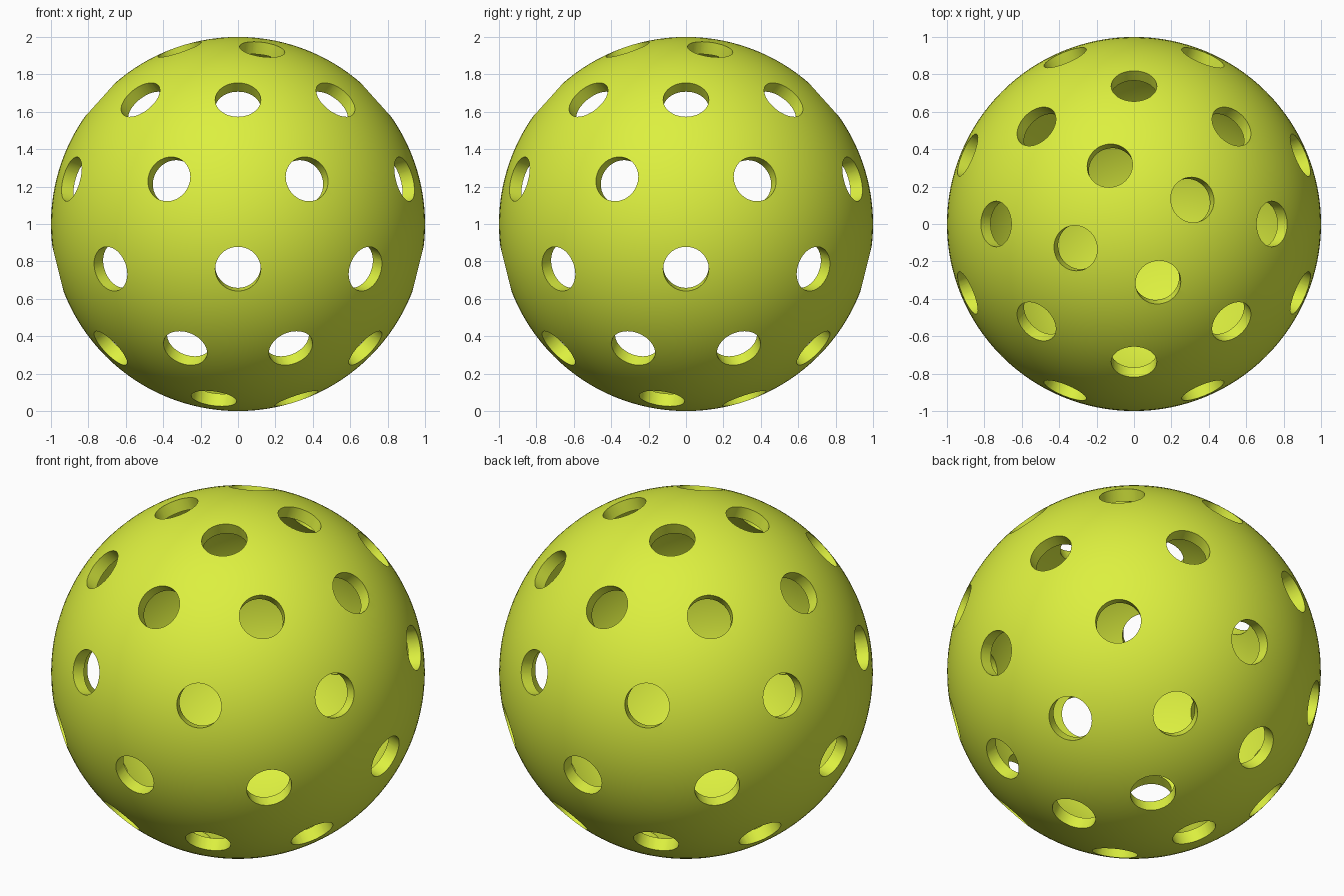
import bpy, bmesh
from math import radians, cos, sin
from mathutils import Vector, Matrix

if "Cube" in bpy.data.objects:
    bpy.data.objects.remove(bpy.data.objects["Cube"])

RADIUS, WALL, HOLE = 1.0, 0.07, 0.122
CENTRE = Vector((0, 0, 1))

# rings of holes: (latitude, count, first azimuth) in degrees
RINGS = [(70.1, 4, 22.5), (42, 8, 0), (14, 8, 22.5),
         (-14, 8, 0), (-42, 8, 22.5), (-70.1, 4, 67.5)]


def make_object(name, bm):
    mesh = bpy.data.meshes.new(name)
    bm.to_mesh(mesh)
    bm.free()
    obj = bpy.data.objects.new(name, mesh)
    bpy.context.collection.objects.link(obj)
    return obj


# hollow shell: outer sphere plus inward-facing inner sphere
bm = bmesh.new()
bmesh.ops.create_uvsphere(bm, u_segments=128, v_segments=64, radius=RADIUS - WALL)
bmesh.ops.reverse_faces(bm, faces=bm.faces[:])
bmesh.ops.create_uvsphere(bm, u_segments=128, v_segments=64, radius=RADIUS)
bmesh.ops.translate(bm, verts=bm.verts, vec=CENTRE)
ball = make_object("ball_shell", bm)

# one short radial cylinder per hole
bm = bmesh.new()
for lat, count, start in RINGS:
    for i in range(count):
        la, az = radians(lat), radians(start + 360 * i / count)
        d = Vector((cos(la) * cos(az), cos(la) * sin(az), sin(la)))
        place = Matrix.Translation(CENTRE + d * 0.95) @ d.to_track_quat('Z', 'Y').to_matrix().to_4x4()
        bmesh.ops.create_cone(bm, cap_ends=True, segments=48, radius1=HOLE,
                              radius2=HOLE, depth=0.3, matrix=place)
cutter = make_object("hole_cutter", bm)
cutter.hide_render = True

# drill the holes
cut = ball.modifiers.new("holes", 'BOOLEAN')
cut.operation, cut.solver, cut.object = 'DIFFERENCE', 'EXACT', cutter
bpy.context.view_layer.objects.active = ball
ball.select_set(True)
bpy.ops.object.modifier_apply(modifier=cut.name)
bpy.data.objects.remove(cutter)

# smooth plastic with crisp hole rims
bpy.ops.object.shade_smooth_by_angle(angle=radians(30))
plastic = bpy.data.materials.new("yellow_plastic")
plastic.diffuse_color = (0.72, 0.87, 0.05, 1)
plastic.use_nodes = True
plastic.node_tree.nodes["Principled BSDF"].inputs["Base Color"].default_value = plastic.diffuse_color
ball.data.materials.clear()
ball.data.materials.append(plastic)
